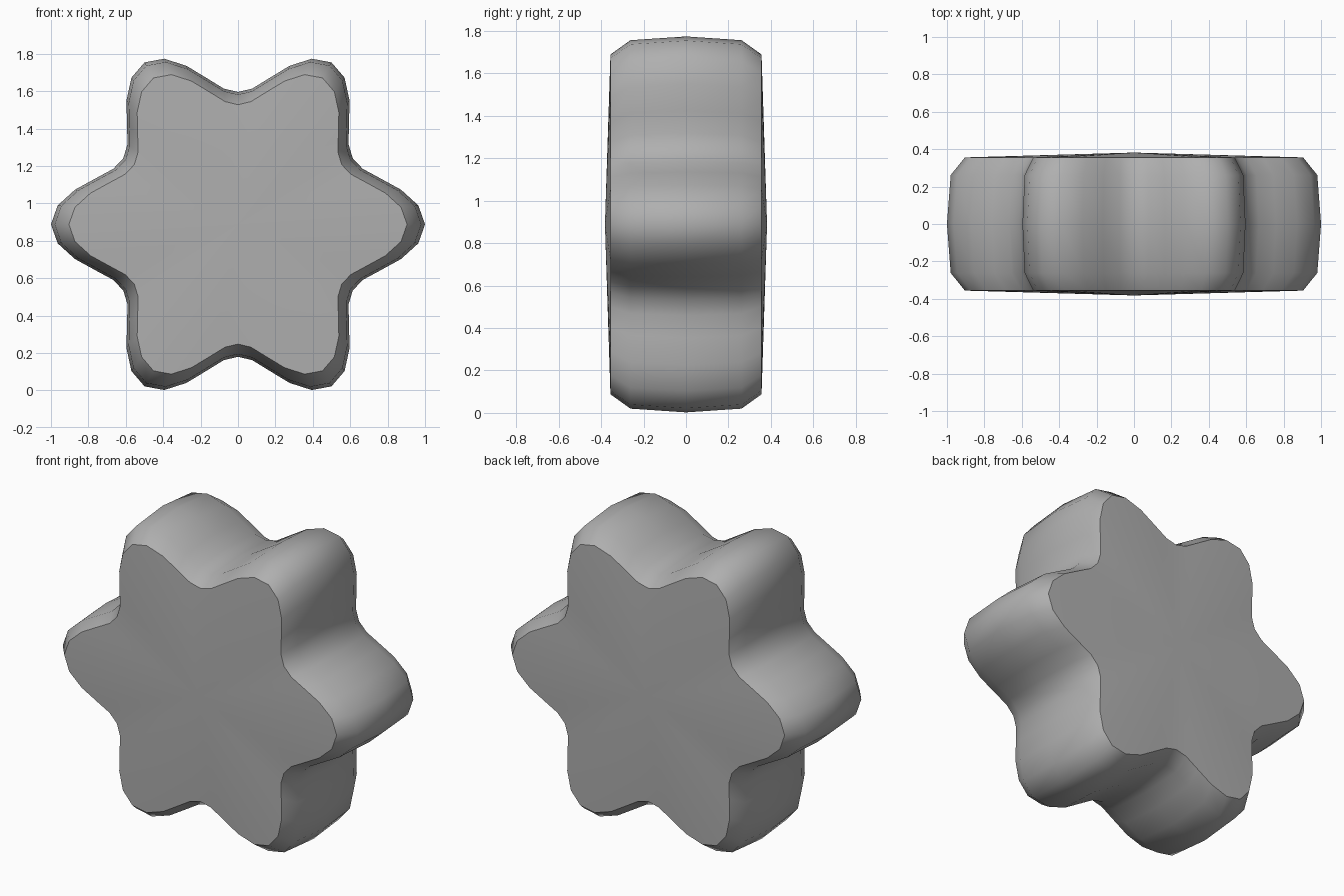
import bpy, bmesh
from math import cos, sin, pi, radians

if "Cube" in bpy.data.objects:
    bpy.data.objects.remove(bpy.data.objects["Cube"])

SEGMENTS = 60
LOBES = 6
CENTRE_Z = 0.888
# (y, outline scale) of each ring from front to back
RINGS = [(-0.356, 0.904), (-0.262, 0.98), (0, 1), (0.262, 0.98), (0.356, 0.904)]
POLE_Y = 0.382


def outline(scale, y):
    """Wavy six-lobed outline in the xz plane."""
    pts = []
    for i in range(SEGMENTS):
        a = 2 * pi * i / SEGMENTS
        wave = max(0, 0.5 + 0.5 * cos(LOBES * a)) ** 1.1
        r = scale * (0.708 + 0.292 * wave)
        pts.append((r * cos(a), y, CENTRE_Z + r * sin(a)))
    return pts


bm = bmesh.new()
rings = [[bm.verts.new(p) for p in outline(s, y)] for y, s in RINGS]

# Lobed side wall
for a, b in zip(rings, rings[1:]):
    for i in range(SEGMENTS):
        j = (i + 1) % SEGMENTS
        bm.faces.new((a[i], a[j], b[j], b[i]))

# Slightly domed front and back faces
for ring, y in ((rings[0], -POLE_Y), (rings[-1], POLE_Y)):
    pole = bm.verts.new((0, y, CENTRE_Z))
    for i in range(SEGMENTS):
        bm.faces.new((ring[i], ring[(i + 1) % SEGMENTS], pole))

bmesh.ops.recalc_face_normals(bm, faces=bm.faces)
mesh = bpy.data.meshes.new("lobed_star")
bm.to_mesh(mesh)
bm.free()

# Darker grey surface
grey = bpy.data.materials.new("dark_grey")
grey.diffuse_color = (0.43, 0.43, 0.43, 1)
grey.use_nodes = True
grey.node_tree.nodes["Principled BSDF"].inputs["Base Color"].default_value = grey.diffuse_color
mesh.materials.append(grey)

star = bpy.data.objects.new("lobed_star", mesh)
bpy.context.collection.objects.link(star)
bpy.context.view_layer.objects.active = star
star.select_set(True)
bpy.ops.object.shade_smooth_by_angle(angle=radians(40))
